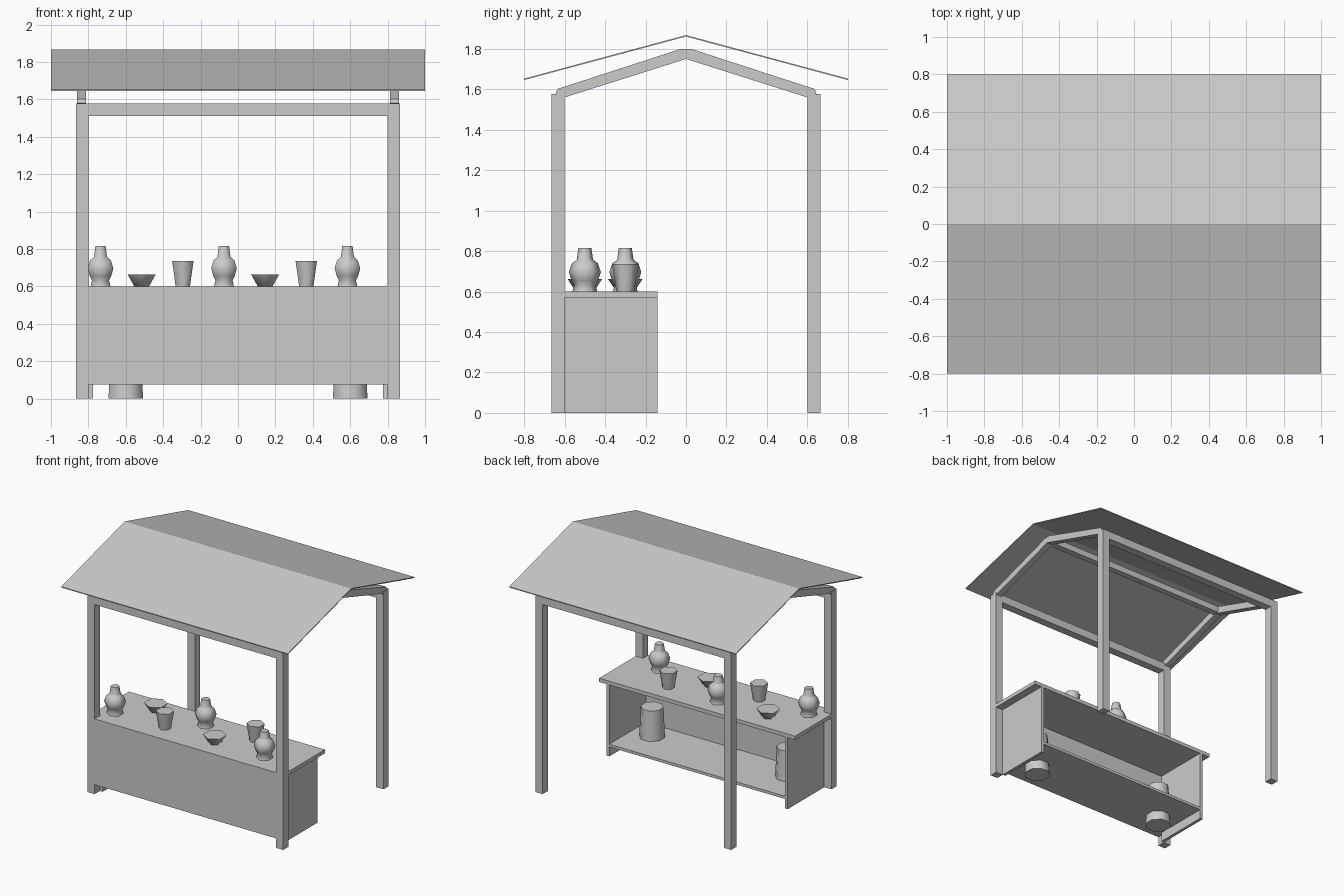
import bpy, math

old = bpy.data.objects.get("Cube")
if old:
    bpy.data.objects.remove(old, do_unlink=True)

grey = bpy.data.materials.new("plain grey")
grey.use_nodes = True
grey.diffuse_color = (0.6, 0.6, 0.6, 1)
grey.node_tree.nodes["Principled BSDF"].inputs["Base Color"].default_value = (0.6, 0.6, 0.6, 1)


def make(name, verts, faces):
    mesh = bpy.data.meshes.new(name)
    mesh.from_pydata(verts, [], faces)
    mesh.materials.append(grey)
    obj = bpy.data.objects.new(name, mesh)
    bpy.context.collection.objects.link(obj)
    return obj


def extrude(name, profile, x0, x1):
    """Extrude a closed (y, z) outline, counter-clockwise from +x, along x."""
    n = len(profile)
    verts = [(x, y, z) for x in (x0, x1) for y, z in profile]
    faces = [(i, (i + 1) % n, n + (i + 1) % n, n + i) for i in range(n)]
    faces += [tuple(reversed(range(n))), tuple(range(n, 2 * n))]
    faces[:n] = [tuple(reversed(f)) for f in faces[:n]]
    return make(name, verts, faces)


def box(name, x0, x1, y0, y1, z0, z1):
    return extrude(name, [(y0, z0), (y1, z0), (y1, z1), (y0, z1)], x0, x1)


def lathe(name, profile, sides, x, y, z, turn):
    """Stack of (radius, height) rings with capped ends."""
    verts, faces = [], []
    for r, h in profile:
        for i in range(sides):
            a = turn + math.tau * i / sides
            verts.append((x + r * math.cos(a), y + r * math.sin(a), z + h))
    for k in range(len(profile) - 1):
        for i in range(sides):
            a, b = k * sides + i, k * sides + (i + 1) % sides
            faces.append((a, b, b + sides, a + sides))
    last = len(verts) - sides
    faces += [tuple(reversed(range(sides))), tuple(range(last, len(verts)))]
    obj = make(name, verts, faces)
    bpy.ops.object.select_all(action="DESELECT")
    obj.select_set(True)
    bpy.context.view_layer.objects.active = obj
    bpy.ops.object.shade_smooth_by_angle(angle=math.radians(65))
    return obj


IN_X, OUT_X = 0.80, 0.865
IN_Y, OUT_Y = 0.60, 0.665
POST_TOP = 1.577
BACK = -0.14

# Frame: posts, long beams, rafters and ridge
for sx, side in ((-1, "right"), (1, "left")):
    xa, xb = sorted((sx * IN_X, sx * OUT_X))
    for sy, end in ((-1, "front"), (1, "back")):
        ya, yb = sorted((sy * IN_Y, sy * OUT_Y))
        box(f"{end}_{side}_post", xa, xb, ya, yb, 0, POST_TOP)
    ra, rb = sorted((sx * 0.812, sx * 0.862))
    half = [(0.6, 1.56), (0.645, 1.58), (0.635, 1.602), (0.025, 1.8)]
    outline = [(0, 1.75)] + half + [(-y, z) for y, z in reversed(half)]
    extrude(f"{side}_rafters", outline, ra, rb)
box("front_beam", -IN_X, IN_X, -OUT_Y, -IN_Y, 1.512, POST_TOP)
box("back_beam", -IN_X, IN_X, IN_Y, OUT_Y, 1.512, POST_TOP)
box("ridge_beam", -0.812, 0.812, -0.025, 0.025, 1.75, 1.8)

# Thin gabled roof sheet
t = 0.007
extrude("roof", [(-0.8, 1.653 - t), (0, 1.868 - t), (0.8, 1.653 - t),
                 (0.8, 1.653), (0, 1.868), (-0.8, 1.653)], -1, 1)

# Counter, open at the back
box("counter_front", -IN_X, IN_X, -OUT_Y, -IN_Y, 0.075, 0.6)
box("counter_top", -OUT_X, OUT_X, -IN_Y, BACK, 0.57, 0.6)
box("counter_shelf", -0.775, 0.775, -IN_Y, BACK, 0.075, 0.097)
for sx, side in ((-1, "right"), (1, "left")):
    xa, xb = sorted((sx * 0.775, sx * IN_X))
    box(f"counter_{side}_side", xa, xb, -IN_Y, BACK, 0, 0.57)
    lathe(f"{side}_bucket", [(0.1, 0), (0.084, 0.335)], 8,
          sx * 0.6, -0.43, 0, math.pi / 8)

# Pottery on the counter, in two staggered rows
wares = [
    ("vase", [(0.061, 0), (0.053, 0.034), (0.066, 0.055), (0.079, 0.097),
              (0.064, 0.14), (0.042, 0.156), (0.04, 0.16), (0.032, 0.216)]),
    ("bowl", [(0.045, 0), (0.086, 0.063)]),
    ("cup", [(0.044, 0), (0.066, 0.136)]),
]
for i in range(7):
    kind, profile = wares[i % 3]
    lathe(f"{kind}_{i + 1}", profile, 6, -0.735 + 0.22 * i,
          -0.3 if i % 2 else -0.5, 0.6, math.pi / 2)
